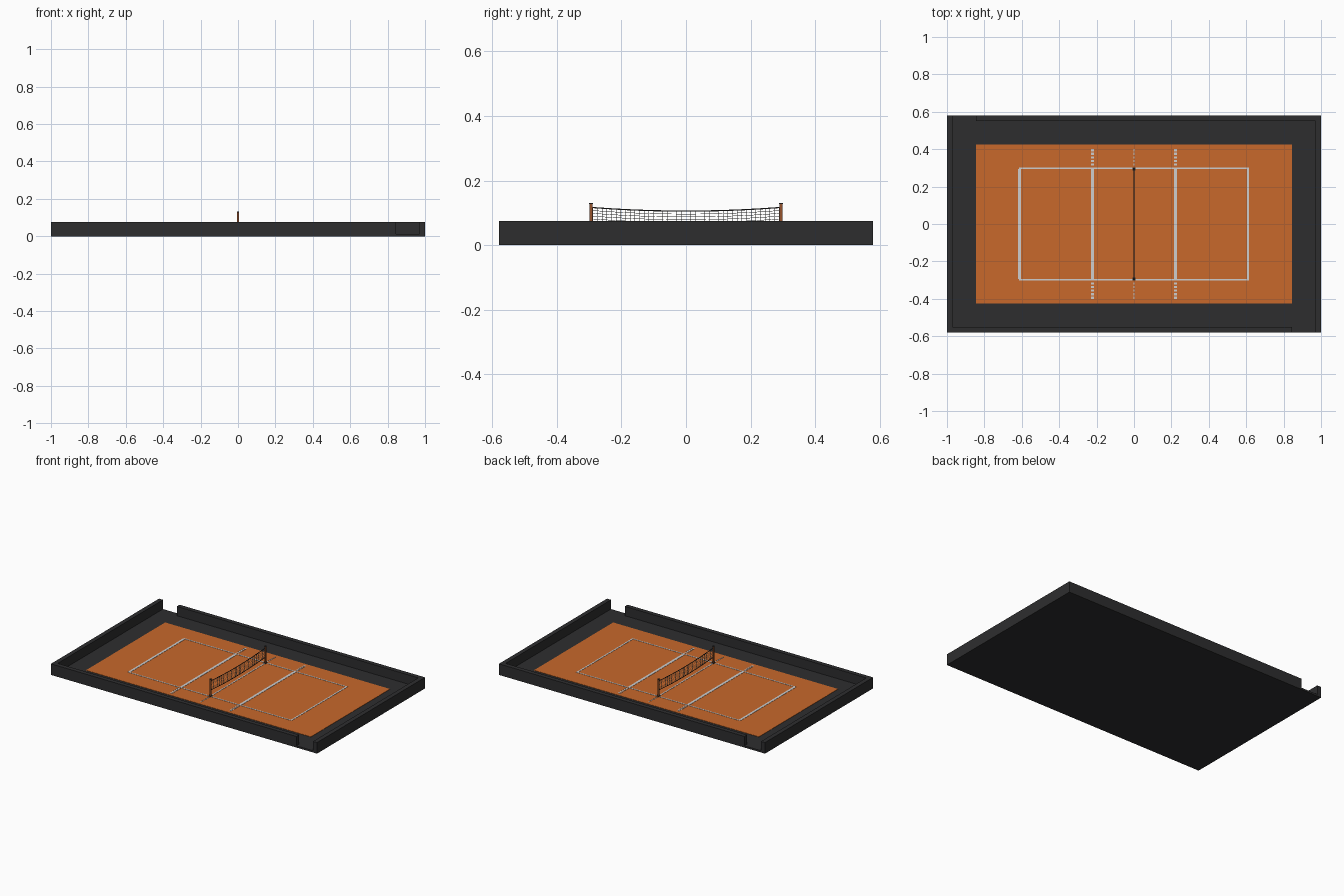
import bpy, bmesh, math

if "Cube" in bpy.data.objects:
    bpy.data.objects.remove(bpy.data.objects["Cube"])


def material(name, rgb):
    m = bpy.data.materials.new(name)
    m.diffuse_color = (*rgb, 1)
    m.use_nodes = True
    m.node_tree.nodes["Principled BSDF"].inputs["Base Color"].default_value = m.diffuse_color
    return m


DARK = material("charcoal", (0.027, 0.027, 0.028))
ORANGE = material("court_orange", (0.58, 0.14, 0.024))
WHITE = material("line_white", (0.62, 0.62, 0.62))
BROWN = material("post_brown", (0.30, 0.085, 0.025))
GREY = material("net_grey", (0.22, 0.22, 0.22))


def finish(name, bm, mat):
    me = bpy.data.meshes.new(name)
    bm.to_mesh(me)
    bm.free()
    ob = bpy.data.objects.new(name, me)
    bpy.context.collection.objects.link(ob)
    me.materials.append(mat)
    return ob


def boxes(name, mat, items):
    """Each item is (x0, x1, y0, y1, z0, z1)."""
    bm = bmesh.new()
    for x0, x1, y0, y1, z0, z1 in items:
        vs = bmesh.ops.create_cube(bm, size=1)["verts"]
        for v in vs:
            v.co.x = x1 if v.co.x > 0 else x0
            v.co.y = y1 if v.co.y > 0 else y0
            v.co.z = z1 if v.co.z > 0 else z0
    return finish(name, bm, mat)


W, D, T = 1.0, 0.58, 0.03          # half width, half depth, wall thickness
FLOOR, WALL = 0.012, 0.075
COURT = FLOOR + 0.002
LINE = COURT + 0.0015

# base slab
boxes("base", DARK, [(-W, W, -D, D, 0, FLOOR)])

# perimeter walls, with an entrance at two opposite corners
boxes("side_walls", DARK, [(-W, -W + T, -D, D, FLOOR, WALL),
                           (W - T, W, -D, D, FLOOR, WALL)])
boxes("front_wall", DARK, [(-W + T, 0.845, -D, -D + T, FLOOR, WALL)])
boxes("back_wall", DARK, [(-0.845, W - T, D - T, D, FLOOR, WALL)])

# playing surface
boxes("court_surface", ORANGE, [(-0.845, 0.845, -0.425, 0.425, FLOOR, COURT)])


# painted lines
def strip(x, y, w, d):
    return (x - w / 2, x + w / 2, y - d / 2, y + d / 2, COURT, LINE)


boxes("side_lines", WHITE, [strip(0, s * 0.298, 1.23, 0.008) for s in (-1, 1)])
boxes("end_lines", WHITE, [strip(-0.611, 0, 0.016, 0.59), strip(0.609, 0, 0.01, 0.59)])
boxes("attack_lines", WHITE, [strip(s * 0.222, 0, 0.018, 0.59) for s in (-1, 1)])
boxes("centre_line", WHITE, [strip(0, 0, 0.008, 0.59)])
dashes = []
for x, w in ((-0.222, 0.016), (0, 0.006), (0.222, 0.016)):
    for s in (-1, 1):
        dashes += [strip(x, s * (0.318 + 0.019 * i), w, 0.012) for i in range(5)]
boxes("line_dashes", WHITE, dashes)

# net posts with dark feet
PY, R = 0.294, 0.005
boxes("net_posts", BROWN, [(-R, R, s * PY - R, s * PY + R, COURT, 0.129) for s in (-1, 1)])
boxes("post_caps", DARK, [(-R - .001, R + .001, s * PY - R - .001, s * PY + R + .001, 0.127, 0.131)
                          for s in (-1, 1)])
boxes("post_feet", DARK, [(-0.009, 0.009, s * PY - 0.009, s * PY + 0.009, COURT, 0.018)
                          for s in (-1, 1)])


# sagging net
HALF = PY - R


def sag(y):
    return -0.011 * (1 - (y / HALF) ** 2)


def net_grid(name, mat, z0, z1, cols, rows):
    bm = bmesh.new()
    grid = []
    for i in range(cols + 1):
        y = -HALF + 2 * HALF * i / cols
        grid.append([bm.verts.new((0, y, z0 + (z1 - z0) * j / rows + sag(y)))
                     for j in range(rows + 1)])
    for i in range(cols):
        for j in range(rows):
            bm.faces.new((grid[i][j], grid[i + 1][j], grid[i + 1][j + 1], grid[i][j + 1]))
    return finish(name, bm, mat)


mesh = net_grid("net_mesh", GREY, 0.055, 0.116, 40, 7)
wire = mesh.modifiers.new("strands", "WIREFRAME")
wire.thickness = 0.002
wire.use_even_offset = False

# top and bottom net bands
for name, z in (("net_top_band", 0.1165), ("net_bottom_band", 0.0545)):
    band = net_grid(name, DARK, z - 0.0018, z + 0.0018, 24, 1)
    solid = band.modifiers.new("thickness", "SOLIDIFY")
    solid.thickness = 0.003
    solid.offset = 0
